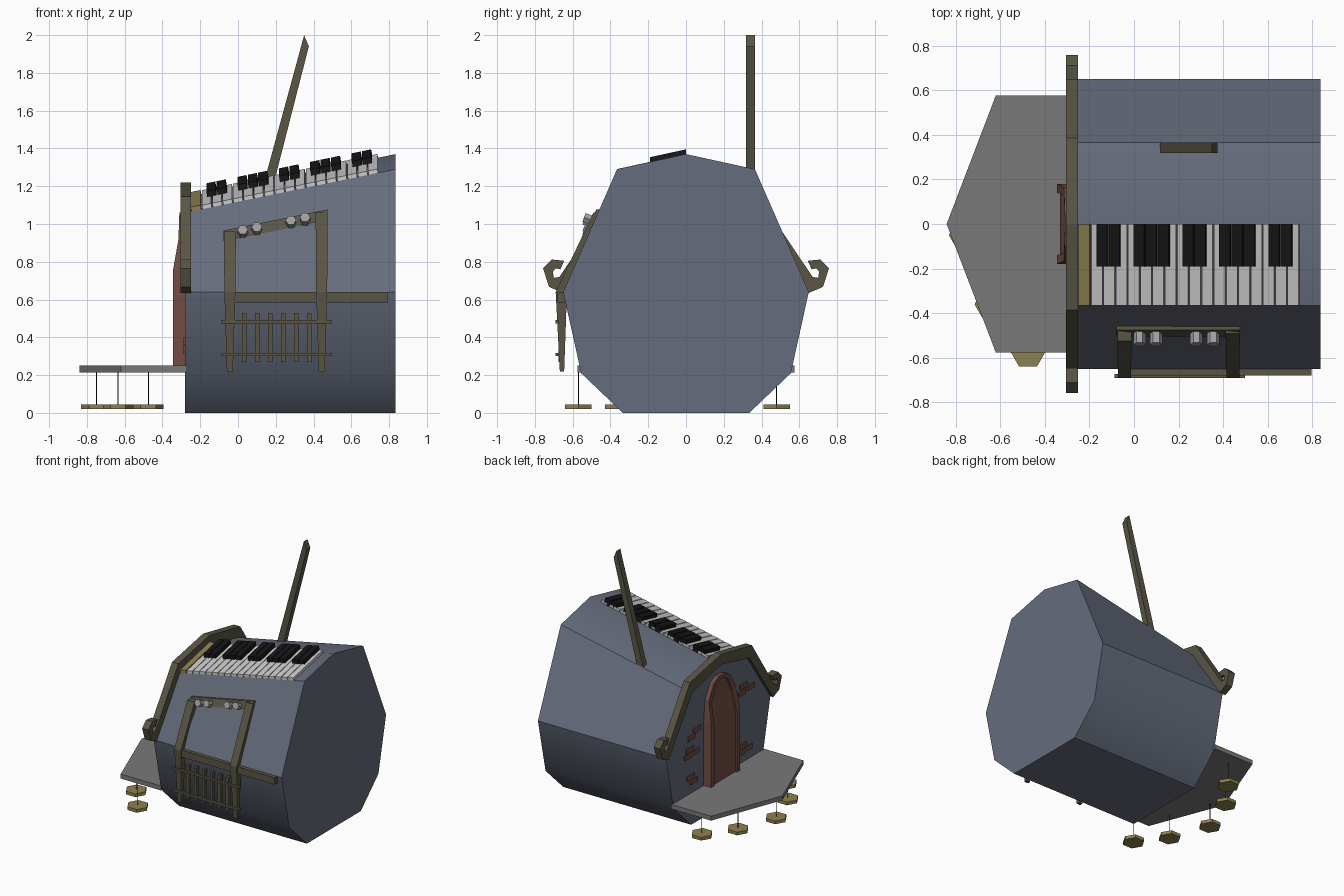
import bpy, bmesh, math
from mathutils import Vector

if "Cube" in bpy.data.objects:
    bpy.data.objects.remove(bpy.data.objects["Cube"])


def material(name, r, g, b):
    m = bpy.data.materials.new(name)
    m.diffuse_color = (r, g, b, 1)
    m.use_nodes = True
    m.node_tree.nodes["Principled BSDF"].inputs["Base Color"].default_value = m.diffuse_color
    return m


SLATE = material("slate", 0.13, 0.15, 0.20)
WOOD = material("dark_wood", 0.10, 0.092, 0.06)
BRASS = material("brass", 0.27, 0.22, 0.08)
BRICK = material("brick_red", 0.17, 0.075, 0.06)
STONE = material("stone", 0.19, 0.19, 0.19)
IVORY = material("ivory", 0.75, 0.75, 0.75)
EBONY = material("ebony", 0.008, 0.008, 0.008)
STEEL = material("steel", 0.35, 0.35, 0.35)


def loft(name, sections, mat):
    """Join equal-length closed sections with faces and cap both ends."""
    bm = bmesh.new()
    rings = [[bm.verts.new(p) for p in s] for s in sections]
    n = len(rings[0])
    for a, b in zip(rings, rings[1:]):
        for i in range(n):
            bm.faces.new((a[i], a[(i + 1) % n], b[(i + 1) % n], b[i]))
    bm.faces.new(rings[0])
    bm.faces.new(rings[-1][::-1])
    bmesh.ops.recalc_face_normals(bm, faces=bm.faces)
    me = bpy.data.meshes.new(name)
    bm.to_mesh(me)
    bm.free()
    me.materials.append(mat)
    ob = bpy.data.objects.new(name, me)
    bpy.context.collection.objects.link(ob)
    return ob


def box(name, x0, x1, y0, y1, z0, z1, mat):
    return loft(name, [[(x0, y0, z), (x1, y0, z), (x1, y1, z), (x0, y1, z)]
                       for z in (z0, z1)], mat)


def disc(name, start, end, radius, sides, mat):
    """Low-sided cylinder between two points."""
    start, end = Vector(start), Vector(end)
    rot = (end - start).to_track_quat('Z', 'Y')
    ring = [rot @ Vector((radius * math.cos(2 * math.pi * i / sides),
                          radius * math.sin(2 * math.pi * i / sides), 0))
            for i in range(sides)]
    return loft(name, [[c + p for p in ring] for c in (start, end)], mat)


def roof(x, y):
    return 1.14 + 0.2063 * (x + 0.28) - 0.219 * abs(y)


# Hut body: nine-sided shell whose roof climbs towards +x
def body_section(x):
    half = [(0.365, roof(x, 0.365)), (0.65, 0.64), (0.555, 0.21), (0.335, 0)]
    pts = [(0, roof(x, 0))] + half + [(-y, z) for y, z in half[::-1]]
    return [(x, y, z) for y, z in pts]


body = loft("hut_body", [body_section(-0.28), body_section(0.835)], SLATE)
bpy.context.view_layer.objects.active = body
body.select_set(True)
bpy.ops.object.shade_smooth_by_angle(angle=math.radians(40))


# Keyboard lying on the front roof slope
def roof_slab(name, x0, x1, y0, y1, h, mat):
    def layer(d):
        return [(x - 0.2 * max(d, 0), y, roof(x, y) + d)
                for x, y in ((x0, y0), (x1, y0), (x1, y1), (x0, y1))]
    return loft(name, [layer(-0.005), layer(h)], mat)


PITCH = 0.055
for i in range(17):
    x = -0.19 + i * PITCH
    roof_slab(f"white_key_{i}", x + 0.003, x + PITCH - 0.003, -0.365, 0, 0.02, IVORY)
    if i % 7 in (0, 1, 3, 4, 5) and i < 16:
        c = x + PITCH
        roof_slab(f"black_key_{i}", c - 0.023, c + 0.025, -0.19, 0, 0.05, EBONY)
roof_slab("keyboard_end_block", -0.245, -0.194, -0.365, 0, 0.022, BRASS)

# Gable trim with curled ends: (inner, outer) pairs for one half, mirrored
half = [((0, 1.14), (0, 1.22)), ((0.355, 1.055), (0.385, 1.145)),
        ((0.65, 0.635), (0.67, 0.72)), ((0.725, 0.667), (0.70, 0.715)),
        ((0.757, 0.765), (0.705, 0.75)), ((0.71, 0.812), (0.69, 0.765)),
        ((0.645, 0.805), (0.665, 0.76))]
path = [((-a[0], a[1]), (-b[0], b[1])) for a, b in half[:0:-1]] + half
loft("gable_trim", [[(-0.305, *a), (-0.25, *a), (-0.25, *b), (-0.305, *b)]
                    for a, b in path], WOOD)

# Roof mast
mast = [(0.105, 1.10), (0.16, 1.10), (0.375, 1.94), (0.35, 2.0), (0.338, 1.955)]
loft("roof_mast", [[(x, y, z) for x, z in mast] for y in (0.318, 0.365)], WOOD)

# Arched door: raised frame and recessed leaf
arch = [(0.18, 0.25, -0.345), (0.18, 0.75, -0.345), (0.165, 0.92, -0.315),
        (0.10, 1.03, -0.312), (0.035, 1.06, -0.31)]
arch += [(-w, z, x) for w, z, x in arch[::-1]]
loft("door_frame", [[(x, w, z), (-0.275, w, z), (-0.275, w * 0.78, z - 0.03 * (z > 0.3)),
                     (x, w * 0.78, z - 0.03 * (z > 0.3))] for w, z, x in arch], BRICK)
loft("door_leaf", [[(x + 0.014, -w * 0.82, z - 0.015), (x + 0.014, w * 0.82, z - 0.015),
                    (-0.275, w * 0.82, z - 0.015), (-0.275, -w * 0.82, z - 0.015)]
                   for w, z, x in arch[:5]], BRICK)

# Loose bricks in the end wall (centre y, z)
bricks = [(0.27, 0.73), (0.34, 0.69), (0.36, 0.60), (0.29, 0.56), (0.38, 0.555),
          (0.35, 0.38), (0.31, 0.34), (-0.31, 0.85), (-0.40, 0.81), (-0.29, 0.80),
          (-0.30, 0.38), (-0.37, 0.34), (-0.28, 0.33)]
for i, (y, z) in enumerate(bricks):
    box(f"brick_{i}", -0.29, -0.27, y - 0.045, y + 0.045, z - 0.018, z + 0.018, BRICK)

# Porch slab with hanging hexagonal discs
slab = [(-0.27, -0.575), (-0.27, 0.575), (-0.62, 0.575), (-0.84, 0), (-0.62, -0.575)]
loft("porch_slab", [[(x, y, z) for x, y in slab] for z in (0.215, 0.25)], STONE)
for i, (x, y) in enumerate([(-0.475, -0.57), (-0.635, -0.36), (-0.75, -0.05),
                            (-0.635, 0.26), (-0.475, 0.48)]):
    disc(f"hanging_disc_{i}", (x, y, 0.02), (x, y, 0.045), 0.08, 6, BRASS)
    disc(f"disc_cord_{i}", (x, y, 0.04), (x, y, 0.22), 0.0025, 4, EBONY)

# Window posts bending over the side wall, with a sloped lintel
for i, (x, top) in enumerate([(-0.043, 0.96), (0.443, 1.06)]):
    rows = [(-0.49 - (1.06 - top) * 0.35, -0.43, top, 0.032), (-0.69, -0.63, 0.64, 0.029),
            (-0.668, -0.645, 0.22, 0.016)]
    loft(f"window_post_{i}", [[(x - w, y0, z), (x + w, y0, z), (x + w, y1, z), (x - w, y1, z)]
                              for y0, y1, z, w in rows], WOOD)
loft("window_lintel", [[(x, -0.475, z), (x, -0.41, z), (x, -0.44, z - 0.055),
                        (x, -0.505, z - 0.055)]
                       for x, z in ((-0.078, 0.965), (0.475, 1.077))], WOOD)
for i, x in enumerate((0.025, 0.10, 0.28, 0.355)):
    z = 0.957 + 0.2 * (x - 0.025)
    disc(f"lintel_bolt_{i}", (x, -0.48, z - 0.01), (x, -0.54, z + 0.012), 0.028, 6, STEEL)

# Belt beam and balcony railing
box("belt_beam", -0.03, 0.795, -0.68, -0.64, 0.585, 0.64, WOOD)
for name, z in (("upper_rail", 0.474), ("lower_rail", 0.30)):
    box(name, -0.088, 0.497, -0.69, -0.672, z, z + 0.018, WOOD)
for i in range(6):
    x = 0.032 + 0.069 * i
    box(f"baluster_{i}", x - 0.012, x + 0.012, -0.675, -0.645, 0.27, 0.53, WOOD)
